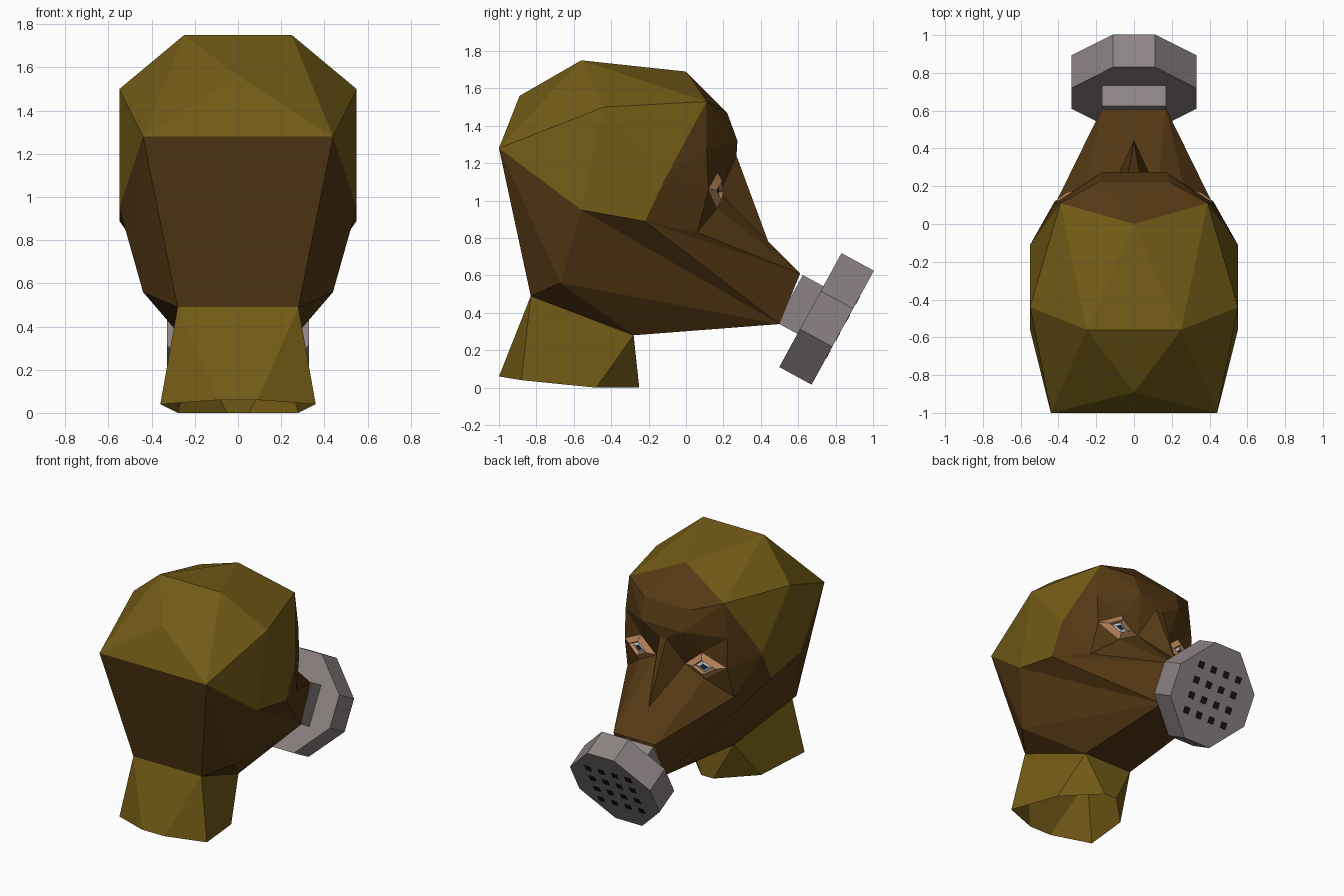
import bpy, bmesh
from mathutils import Vector

if "Cube" in bpy.data.objects:
    bpy.data.objects.remove(bpy.data.objects["Cube"])


def material(name, rgb):
    m = bpy.data.materials.new(name)
    m.diffuse_color = (*rgb, 1)
    m.use_nodes = True
    m.node_tree.nodes["Principled BSDF"].inputs["Base Color"].default_value = m.diffuse_color
    return m


OLIVE = material("olive", (0.17, 0.105, 0.008))
BROWN = material("brown", (0.09, 0.04, 0.007))
METAL = material("metal", (0.27, 0.23, 0.23))
BLACK = material("black", (0.008, 0.008, 0.008))
SKIN = material("skin", (0.5, 0.24, 0.11))
WHITE = material("white", (0.6, 0.6, 0.6))
IRIS = material("iris", (0.015, 0.02, 0.05))

# Right half landmarks; a lower-case word ending in "_" means the mirrored point
P = dict(
    # crown
    a=(0, 0, 1.69), b=(.25, -.56, 1.75), c=(0, -.89, 1.56), d=(.44, -1, 1.28),
    e=(.55, -.44, 1.5), f=(.39, .11, 1.53), g=(.55, -.11, 1.12),
    h=(.55, -.22, .89), i=(.55, -.56, .95),
    # jaw and muzzle
    j=(.44, -.67, .56), k=(.28, -.83, .49), m=(.17, .5, .34), n=(.2, -.28, .28),
    M=(.17, .61, .61), C=(.44, .06, .83),
    # brow, nose and eye socket
    F=(.19, .22, 1.47), B=(.17, .275, 1.32), D=(.42, .11, 1.28),
    N=(.03, .27, 1.24), T=(0, .44, .78), I=(.12, .18, 1.04),
    E=(.25, .17, 1.15), O=(.42, .12, 1.06), L=(.27, .165, .96),
    # neck rim
    p=(.09, -1, .06), q=(.36, -.88, .04), r=(.28, -.48, 0), s=(.05, -.25, 0),
)


def point(key):
    v = Vector(P[key[0]])
    if key.endswith("_"):
        v.x = -v.x
    return v


def mesh_object(name, polys, mats, indices=None):
    bm = bmesh.new()
    for n, poly in enumerate(polys):
        face = bm.faces.new([bm.verts.new(v) for v in poly])
        face.material_index = indices[n] if indices else 0
    bmesh.ops.remove_doubles(bm, verts=bm.verts, dist=0.0005)
    me = bpy.data.meshes.new(name)
    bm.to_mesh(me)
    bm.free()
    for mat in mats:
        me.materials.append(mat)
    ob = bpy.data.objects.new(name, me)
    bpy.context.collection.objects.link(ob)
    return ob


def outward(poly, centre):
    nrm = (poly[1] - poly[0]).cross(poly[2] - poly[0])
    mid = sum(poly, Vector()) / len(poly)
    return poly if nrm.dot(mid - centre) > 0 else poly[::-1]


def shell(name, half, middle, mat, centre):
    """Faces listed for one side are mirrored; middle faces cross x = 0."""
    polys = []
    for word in half.split():
        poly = [point(ch) for ch in word]
        polys += [poly, [Vector((-v.x, v.y, v.z)) for v in poly]]
    for word in middle.split():
        polys.append([point(key) for key in word.split(",")])
    return mesh_object(name, [outward(q, Vector(centre)) for q in polys], [mat])


# Hood over the skull
shell("hood", "abf bef bcd bde die eih ehg egf", "a,b,b_ c,b,b_ c,d,d_",
      OLIVE, (0, -.3, .95))

# Face mask, jaw and back panel
shell("face_mask",
      "fgD dij djk ihm imj jmn jkn ghC hCM hMm gDO gOC afF fFB fBD "
      "NTI TMI BNI BIE BED DEO OLC CLM LIM",
      "d,d_,k_,k a,F,F_ F,F_,B_,B B,B_,N_,N N,N_,T T,M,M_ n,m,m_,n_",
      BROWN, (0, -.3, .95))

# Neck, open at the bottom
shell("neck", "kpq kqrn nrs", "k,k_,p_,p n,n_,s_,s", OLIVE, (0, -.6, .25))

# Eyes: raised lids, white and pupil as nested diamonds
for side, label in ((1, "right"), (-1, "left")):
    outer = [point(ch) for ch in "OEIL"]
    centre = sum(outer, Vector()) / 4

    def ring(scale, depth):
        return [centre + (v - centre) * scale + Vector((.2, .97, 0)) * depth
                for v in outer]

    rings = [ring(1, 0), ring(.55, .03), ring(.45, .005), ring(.22, .015)]
    polys, idx = [], []
    for level in range(3):
        lo, hi = rings[level], rings[level + 1]
        for t in range(4):
            u = (t + 1) % 4
            polys.append([lo[t], lo[u], hi[u], hi[t]])
            idx.append((0, 0, 1)[level])
    polys.append(rings[3])
    idx.append(2)
    if side < 0:
        polys = [[Vector((-v.x, v.y, v.z)) for v in q][::-1] for q in polys]
    mesh_object(label + "_eye", polys, [SKIN, WHITE, IRIS], idx)

# Filter frame: across (x), up the tilted face, and out along its axis
UP = Vector((0, .333, .61)).normalized()
OUT = Vector((0, .61, -.333)).normalized()
ORIGIN = Vector((0, .665, .415))


def prism(profile, start, end, centre=ORIGIN):
    lo = [centre + Vector((x, 0, 0)) + UP * u + OUT * start for x, u in profile]
    hi = [v + OUT * (end - start) for v in lo]
    n = len(lo)
    polys = [lo, hi]
    polys += [[lo[t], lo[(t + 1) % n], hi[(t + 1) % n], hi[t]] for t in range(n)]
    mid = sum(lo + hi, Vector()) / (2 * n)
    return [outward(q, mid) for q in polys]


# Square pipe joining the mask to the canister
mesh_object("filter_pipe",
            prism([(-.17, -.145), (.17, -.145), (.17, .145), (-.17, .145)], -.125, .02),
            [METAL])

# Eight-sided filter canister
w, t, hh, ht = .33, .11, .347, .116
octagon = [(w, -ht), (w, ht), (t, hh), (-t, hh), (-w, ht), (-w, -ht), (-t, -hh), (t, -hh)]
mesh_object("filter_canister", prism(octagon, 0, .197), [METAL])

# Grid of dark breathing holes on the canister face
holes = []
for row in range(4):
    for col in range(4):
        x, u, r = (col - 1.5) * .11, (row - 1.5) * .11, .024
        square = [(x - r, u - r), (x + r, u - r), (x + r, u + r), (x - r, u + r)]
        holes += prism(square, .19, .199)
mesh_object("filter_holes", holes, [BLACK])
